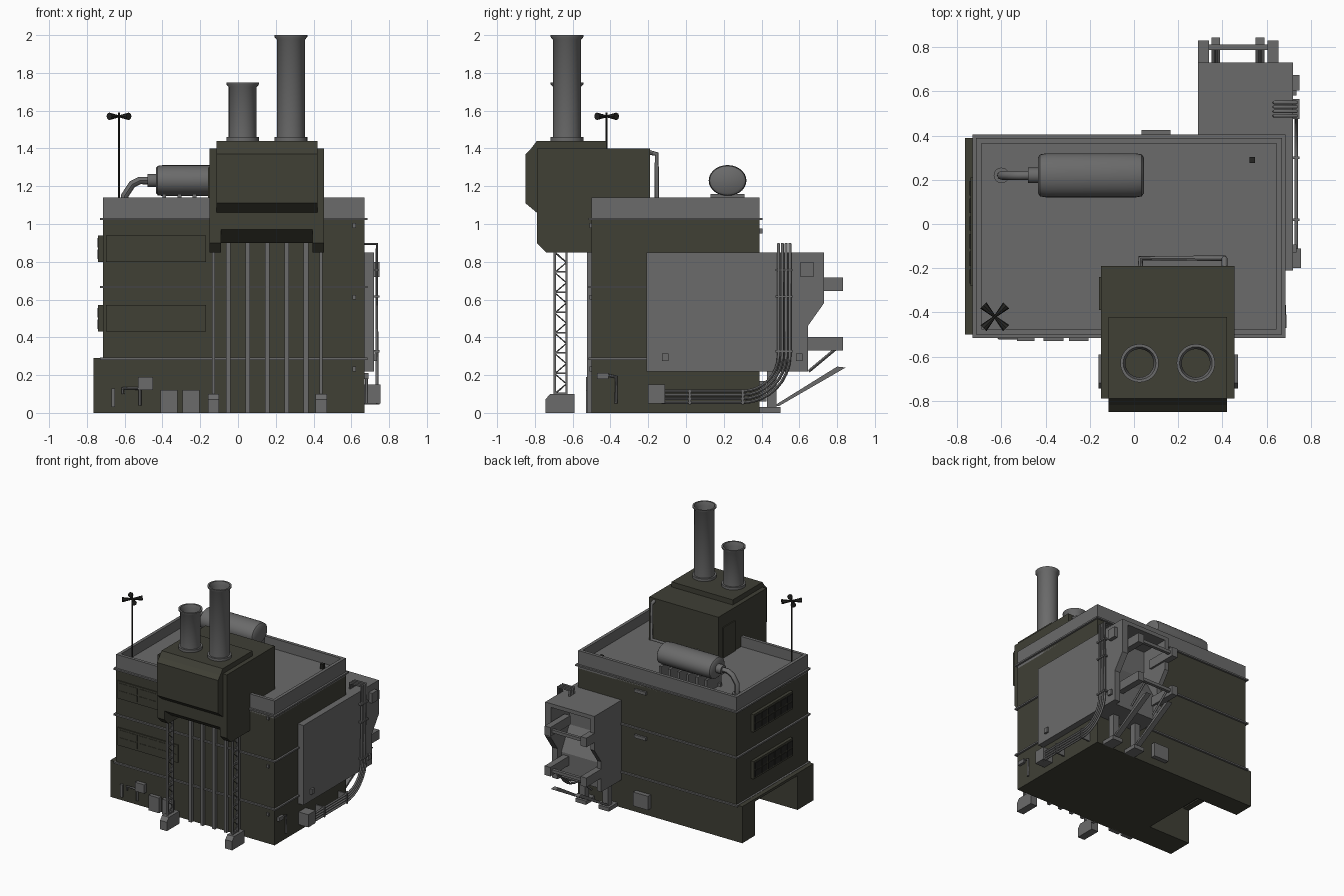
import bpy, bmesh
from math import sin, cos, pi, tau, radians
from mathutils import Vector

default_cube = bpy.data.objects.get("Cube")
if default_cube:
    bpy.data.objects.remove(default_cube)


def material(name, red, green, blue):
    mat = bpy.data.materials.new(name)
    mat.use_nodes = True
    mat.diffuse_color = (red, green, blue, 1)
    mat.node_tree.nodes["Principled BSDF"].inputs["Base Color"].default_value = mat.diffuse_color
    return mat


OLIVE = material("dark_olive", .05, .05, .036)
GREY = material("steel_grey", .145, .145, .145)
BLACK = material("soot_black", .018, .018, .016)

# Main wall planes and heights
FRONT, BACK, LEFT, RIGHT = -.5, .39, .67, -.715
LEDGE, DECK, PARAPET = .28, 1.06, 1.14


def smooth(obj):
    bpy.ops.object.select_all(action="DESELECT")
    obj.select_set(True)
    bpy.context.view_layer.objects.active = obj
    bpy.ops.object.shade_smooth_by_angle(angle=radians(45))


def add_object(name, bm, mat):
    bmesh.ops.recalc_face_normals(bm, faces=bm.faces)
    mesh = bpy.data.meshes.new(name)
    bm.to_mesh(mesh)
    bm.free()
    mesh.materials.append(mat)
    obj = bpy.data.objects.new(name, mesh)
    bpy.context.collection.objects.link(obj)
    return obj


def prism(name, outline, start, end, mat=OLIVE):
    """Extrude an outline of (y, z) points along x."""
    bm = bmesh.new()
    face = bm.faces.new([bm.verts.new((start, y, z)) for y, z in outline])
    extruded = bmesh.ops.extrude_face_region(bm, geom=[face])["geom"]
    moved = [item for item in extruded if isinstance(item, bmesh.types.BMVert)]
    bmesh.ops.translate(bm, vec=(end - start, 0, 0), verts=moved)
    return add_object(name, bm, mat)


def box(name, xs, ys, zs, mat=OLIVE):
    (front, back), (low, high) = ys, zs
    return prism(name, [(front, low), (back, low), (back, high), (front, high)], *xs, mat)


def around(middle, half):
    return middle - half, middle + half


def above(low, size):
    return low, low + size


def lathe(name, profile, place, mat=GREY, lying=False):
    """Spin a profile of (radius, height) points round its axis."""
    bm = bmesh.new()
    verts = [bm.verts.new((radius, 0, height)) for radius, height in profile]
    edges = [bm.edges.new(pair) for pair in zip(verts, verts[1:])]
    bmesh.ops.spin(bm, geom=verts + edges, axis=(0, 0, 1), angle=tau, steps=28)
    bmesh.ops.remove_doubles(bm, verts=bm.verts, dist=.0001)
    obj = add_object(name, bm, mat)
    obj.location = place
    if lying:
        obj.rotation_euler.y = pi / 2
    smooth(obj)
    return obj


def pipe(name, path, radius=.008, mat=GREY):
    curve = bpy.data.curves.new(name, "CURVE")
    curve.dimensions = "3D"
    curve.bevel_depth, curve.bevel_resolution, curve.use_fill_caps = radius, 2, True
    curve.materials.append(mat)
    spline = curve.splines.new("POLY")
    spline.points.add(len(path) - 1)
    for point, position in zip(spline.points, path):
        point.co = (*position, 1)
    obj = bpy.data.objects.new(name, curve)
    bpy.context.collection.objects.link(obj)
    bpy.ops.object.select_all(action="DESELECT")
    obj.select_set(True)
    bpy.context.view_layer.objects.active = obj
    bpy.ops.object.convert(target="MESH")
    smooth(bpy.context.object)


def front_plate(name, xs, zs, depth, mat=GREY):
    box(name, xs, (FRONT - depth, FRONT + .01), zs, mat)


def back_plate(name, xs, zs, depth):
    box(name, xs, (BACK - .01, BACK + depth), zs, GREY)


# Main building: base with a bay open to one side, then the upper storeys
base_edge, bay_depth = -.765, -.4
box("base", (bay_depth, LEFT), (FRONT, BACK), (0, LEDGE))
box("base_front_leg", (base_edge, bay_depth), (FRONT, -.3), (0, LEDGE))
box("base_back_leg", (base_edge, bay_depth), (.23, BACK), (0, LEDGE))
box("base_ledge", (base_edge, RIGHT), (FRONT, BACK), around(LEDGE, .01))
box("upper_storeys", (RIGHT, LEFT), (FRONT, BACK), (LEDGE, 1.02))

# Sunken roof, parapet and belts
box("roof_deck", (RIGHT, LEFT), (FRONT, BACK), (1, DECK), GREY)
for wall in (FRONT, BACK - .025):
    box("parapet_long_wall", (RIGHT, LEFT), above(wall, .025), (1.02, PARAPET), GREY)
for wall in (RIGHT, LEFT - .025):
    box("parapet_end_wall", above(wall, .025), (FRONT, BACK), (1.02, PARAPET), GREY)
for height in (LEDGE, .66, 1.02):
    box("wall_belt", (RIGHT - .015, LEFT + .015), (FRONT - .015, BACK + .015), above(height, .012), GREY)

# Window panels on two walls, one row per storey
for sill in (.43, .8):
    front_plate("front_window_panel", (-.7, -.17), above(sill, .14), .008, OLIVE)
    box("side_window_frame", (RIGHT - .025, RIGHT), (-.28, .21), above(sill, .14))
    for column in range(6):
        for row in range(2):
            pane = above(sill + .015 + row * .06, .05)
            front_plate("front_pane", above(column * .085 - .68, .07), pane, .011, OLIVE)
            box("side_pane", (RIGHT - .03, RIGHT), above(column * .08 - .27, .065), pane, BLACK)

# Front tower: cheeks either side of a recessed core, projecting hood, sloped cap and door
TOP, NOSE = 1.4, -.79
cheek_outline = [(-.19, TOP), (NOSE, TOP), (NOSE, .9), (-.74, .85), (-.19, .85)]
core_outline = [(-.19, TOP), (NOSE, TOP), (NOSE, .97), (-.7, .9), (-.19, .9)]
hood_outline = [(NOSE, TOP), (-.82, TOP), (-.85, 1.37), (-.85, 1.11), (NOSE, DECK)]
cap_outline = [(-.42, TOP), (-.42, 1.44), (NOSE, 1.44), (-.82, TOP)]
for side in (-.15, .395):
    prism("tower_cheek", cheek_outline, *above(side, .06))
prism("tower_core", core_outline, -.09, .395)
prism("tower_hood", hood_outline, -.115, .42)
prism("tower_cap", cap_outline, -.115, .42)
box("tower_door", around(-.15, .008), around(-.315, .075), above(DECK, .24))

# Chimneys: open tubes with flared rims
bore, shaft, rim = .064, .074, .087
for x, height in ((.025, .31), (.28, .56)):
    profile = [(bore, 0), (rim, 0), (rim, .02), (shaft, .02), (shaft, height - .025),
               (rim, height - .01), (rim, height), (shaft, height), (bore, height - .03), (bore, 0)]
    lathe("chimney", profile, (x, -.63, 1.44))

# Vertical wall ducts
for duct in range(5):
    front_plate("wall_duct", around(duct * .103 - .052, .012), (0, .91), .025)

# Lattice posts with feet
post_front, post_back, bays = -.695, -.633, 14
for x in (-.13, .44):
    prism("post_foot", [(-.745, 0), (-.59, 0), (-.59, .1), (-.72, .1), (-.745, .07)], *around(x, .03), GREY)
    for y in (post_front, post_back):
        box("post_rail", around(x, .008), around(y, .006), (.1, .86), GREY)
    levels = [.1 + .75 * bay / bays for bay in range(bays + 1)]
    pipe("post_lacing", [(x, post_back if bay % 2 else post_front, z) for bay, z in enumerate(levels)], .005)
    for z in levels[::2]:
        box("post_rung", around(x, .005), (post_front, post_back), above(z, .008), GREY)

# Roof tank lying on rails and feet, with its outlet pipe
tank_y, tank_z, outlet_x = .22, 1.23, -.6
half_tank = [(.1, .2), (.095, .23), (.08, .24), (0, .24)]
tank_profile = [(radius, -height) for radius, height in reversed(half_tank)] + half_tank
tank = lathe("roof_tank", tank_profile, (-.195, tank_y, tank_z), lying=True)
tank.scale.x = .82
collar = [(0, 0), (.035, 0), (.035, .05), (0, .05)]
lathe("tank_nozzle", collar, (-.48, tank_y, tank_z), lying=True)
lathe("outlet_flange", collar, (outlet_x, tank_y, DECK - .03))
outlet = [(-.46, tank_z), (-.52, tank_z), (-.56, 1.21), (outlet_x, 1.15), (outlet_x, DECK)]
pipe("tank_outlet", [(x, tank_y, z) for x, z in outlet], .02)
for foot in range(6):
    box("tank_foot", above(foot * .08 - .4, .02), around(tank_y, .09), (DECK, 1.16), GREY)
for side in (-.06, .06):
    box("tank_rail", (-.42, .04), around(tank_y + side, .01), above(DECK, .025), GREY)

# Roof fittings: pipe behind the tower, small vent, mast with four paddles
loop = [(.41, -.2, 1.38), (.41, -.155, 1.37), (.41, -.155, 1.09), (.03, -.155, 1.09), (.03, -.2, 1.09)]
pipe("tower_pipe", loop, .013)
box("roof_vent", around(.535, .013), around(.29, .013), above(DECK, .04), BLACK)
mast_foot = Vector((-.63, -.42, DECK))
pipe("mast", [mast_foot, mast_foot + Vector((0, 0, .53))], .005, BLACK)
for quarter in range(4):
    bm = bmesh.new()
    bmesh.ops.create_cone(bm, cap_ends=True, segments=8, radius1=.006, radius2=.02, depth=.07)
    paddle = add_object("mast_paddle", bm, BLACK)
    angle = pi / 4 + quarter * pi / 2
    outward = Vector((cos(angle), sin(angle), 0))
    paddle.rotation_euler = outward.to_track_quat("Z", "Y").to_euler()
    paddle.location = mast_foot + outward * .038 + Vector((0, 0, .51))

# Rear loading housing: side walls, roof and a hollow mouth with a sloped back
HOUSE_LOW, HOUSE_TOP, PANEL = .22, .85, .72
mouth_edge = [(.73, HOUSE_TOP), (.73, .58), (.645, .46), (.645, HOUSE_LOW)]
for name, xs, rear in (("housing_inner_wall", (.29, .325), BACK), ("housing_outer_panel", (LEFT, PANEL), -.21)):
    prism(name, mouth_edge + [(rear, HOUSE_LOW), (rear, HOUSE_TOP)], *xs, GREY)
box("housing_roof", (.29, PANEL), (BACK, .73), (.82, HOUSE_TOP), GREY)
back_outline = [(BACK, .83), (.5, .83), (.5, .6), (.6, .42), (.6, HOUSE_LOW), (BACK, HOUSE_LOW)]
prism("housing_back", back_outline, .32, LEFT, GREY)
for z in (.68, .365):
    box("arm_crossbar", (.32, .63), around(.8, .012), around(z, .012), GREY)
    for x in (.315, .63):
        box("housing_arm", around(x, .025), (.58, .83), around(z, .036), GREY)
for x in (.37, .57):
    box("housing_leg", around(x, .025), around(.455, .025), (0, HOUSE_LOW), GREY)
    box("leg_foot", around(x, .045), around(.445, .055), (0, .03), GREY)
    prism("loading_ramp", [(.47, .04), (.49, .035), (.845, .24), (.8, .245)], *around(x, .02), GREY)
    pipe("ramp_strut", [(x, .65, HOUSE_LOW), (x, .8, .345)])

# Hoses along the side wall, bending up and over the housing
hose_x, bend_y, bend_z, hose_top = .735, .3, .305, .895
for hose in range(4):
    bend = .25 - hose * .02
    angles = [step * pi / 16 for step in range(9)]
    path = [(hose_x, bend_y + bend * sin(a), bend_z - bend * cos(a)) for a in angles]
    y = bend_y + bend
    path.insert(0, (hose_x, -.13, bend_z - bend))
    path += [(hose_x, y, hose_top), (.635, y, hose_top), (.635, y, HOUSE_TOP)]
    pipe("hose", path)
for y in (.02, bend_y):
    box("lower_hose_clamp", (LEFT, .748), around(y, .006), around(.085, .04), GREY)
for z in (.32, .61, .75):
    box("upper_hose_clamp", (PANEL, .748), around(.52, .045), above(z, .012), GREY)
box("hose_connector", (LEFT, .755), around(-.155, .045), around(.1, .05), GREY)
box("panel_switch_box", (PANEL, .75), around(.64, .035), around(.76, .04), GREY)
for y in (-.11, .6):
    box("panel_latch", (PANEL, hose_x), around(y, .018), around(.295, .02), GREY)

# Small wall fittings
for x in (-.41, -.295):
    front_plate("front_cabinet", above(x, .09), (0, .12), .03)
front_plate("meter_box", (-.53, -.45), (.12, .19), .03)
front_plate("tap_plate", around(-.66, .01), (.03, .13), .015)
pipe_y = FRONT - .015
pipe("meter_pipe", [(-.61, pipe_y, .1), (-.61, pipe_y, .13), (-.53, pipe_y, .13)])
pipe("drain_pipe", [(-.52, pipe_y, .12), (-.52, pipe_y, .04)])
for z in (.22, .6, .98):
    front_plate("wall_lamp", around(.615, .01), above(z, .025), .01)
box("side_valve_box", above(LEFT, .02), around(-.44, .03), around(.195, .015), GREY)
pipe("side_valve_pipe", [(.68, -.42, .2), (.68, -.37, .19), (.68, -.37, .05)])
back_plate("back_louvre", around(.1, .065), (.06, .17), .035)
for z in (.59, .95):
    back_plate("back_vent", around(.12, .05), above(z, .025), .015)
